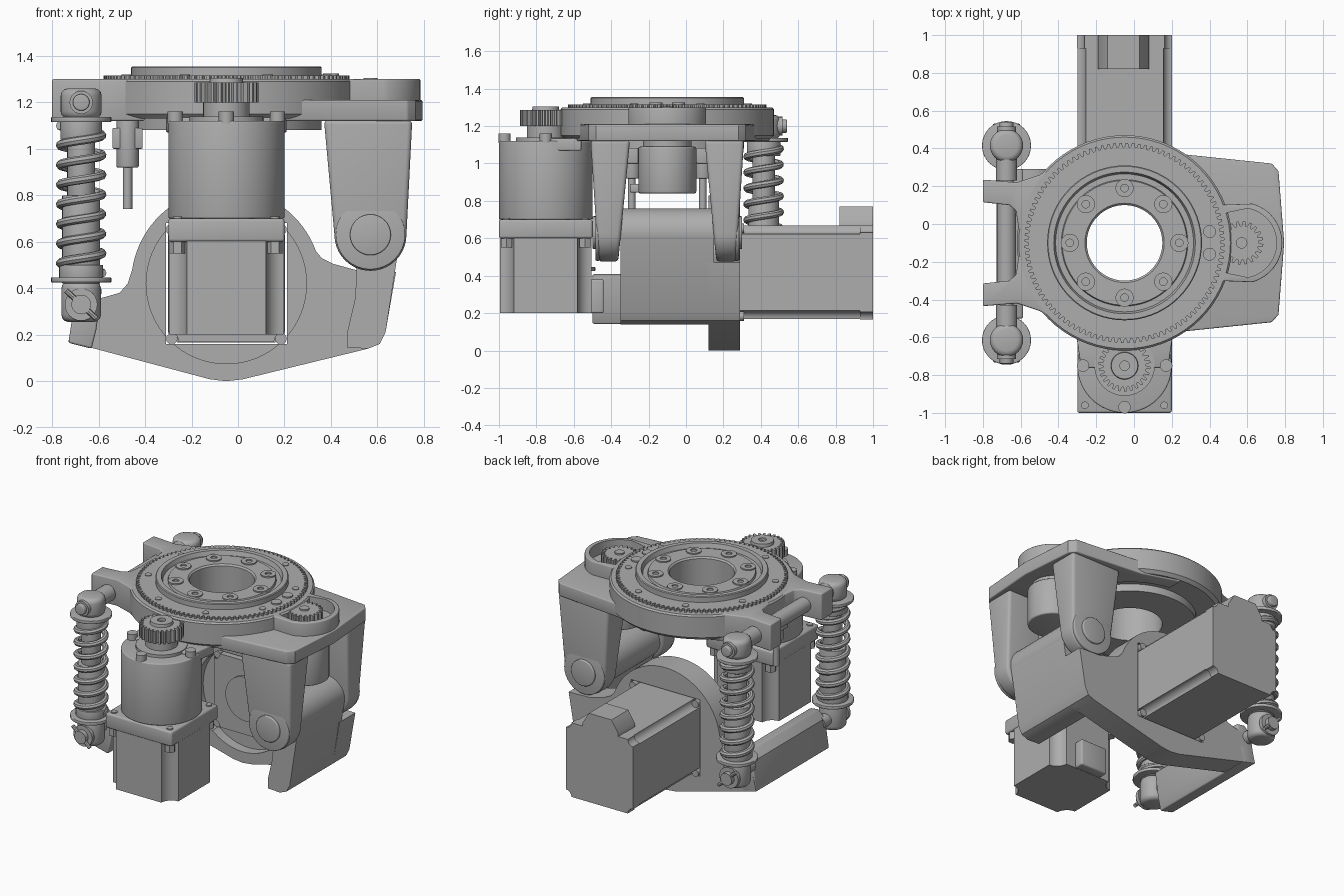
import bpy, bmesh
from math import sin, cos, pi, radians
from mathutils import Vector

if "Cube" in bpy.data.objects:
    bpy.data.objects.remove(bpy.data.objects["Cube"])

grey = bpy.data.materials.new("machined grey")
grey.use_nodes = True
grey.diffuse_color = (0.42, 0.42, 0.42, 1)
grey.node_tree.nodes["Principled BSDF"].inputs["Base Color"].default_value = grey.diffuse_color

CX, CY = -0.05, -0.10      # turntable axis
PX, PZ = 0.57, 0.63        # swing pivot
SX = -0.675                # spring struts
MY = -0.75                 # front motor axis
SIDES = (("front", -1), ("rear", 1))


def bake(ob):
    """Replace an object by its evaluated mesh."""
    dg = bpy.context.evaluated_depsgraph_get()
    mesh = bpy.data.meshes.new_from_object(ob.evaluated_get(dg))
    name = ob.name
    bpy.data.objects.remove(ob)
    new = bpy.data.objects.new(name, mesh)
    bpy.context.collection.objects.link(new)
    if not mesh.materials:
        mesh.materials.append(grey)
    return new


def finish(name, bm, bevel=0.0):
    bmesh.ops.recalc_face_normals(bm, faces=bm.faces)
    mesh = bpy.data.meshes.new(name)
    bm.to_mesh(mesh)
    bm.free()
    mesh.materials.append(grey)
    ob = bpy.data.objects.new(name, mesh)
    bpy.context.collection.objects.link(ob)
    if bevel:
        mod = ob.modifiers.new("bevel", "BEVEL")
        mod.width, mod.segments, mod.angle_limit = bevel, 3, radians(40)
        ob = bake(ob)
    return ob


def prism(name, pts, lo, hi, axis="z", bevel=0.0, warp=None):
    """Extrude a flat outline; axis z uses (x, y) points, axis y uses (x, z)."""
    bm = bmesh.new()
    at = (lambda u, v, w: (u, v, w)) if axis == "z" else (lambda u, v, w: (u, w, v))
    a = [bm.verts.new(at(u, v, lo)) for u, v in pts]
    b = [bm.verts.new(at(u, v, hi)) for u, v in pts]
    bm.faces.new(a)
    bm.faces.new(b)
    for i in range(len(pts)):
        j = (i + 1) % len(pts)
        bm.faces.new((a[i], a[j], b[j], b[i]))
    if warp:
        for v in bm.verts:
            warp(v)
    return finish(name, bm, bevel)


def arc(x, y, r, a0, a1, n=24):
    return [(x + r * cos(radians(a0 + (a1 - a0) * i / n)),
             y + r * sin(radians(a0 + (a1 - a0) * i / n))) for i in range(n + 1)]


def cyl(name, x, y, r, lo, hi, axis="z", bevel=0.0, n=32):
    return prism(name, arc(x, y, r, 0, 360, n)[:-1], lo, hi, axis, bevel)


def box(name, x0, x1, y0, y1, z0, z1, bevel=0.0):
    return prism(name, [(x0, y0), (x1, y0), (x1, y1), (x0, y1)], z0, z1, "z", bevel)


def lathe(name, x, y, profile, n=72):
    bm = bmesh.new()
    rows = [[bm.verts.new((x + r * cos(2 * pi * i / n), y + r * sin(2 * pi * i / n), z))
             for r, z in profile] for i in range(n)]
    for i in range(n):
        a, b = rows[i], rows[(i + 1) % n]
        for k in range(len(profile)):
            m = (k + 1) % len(profile)
            bm.faces.new((a[k], b[k], b[m], a[m]))
    return finish(name, bm)


def cut(ob, cutter):
    mod = ob.modifiers.new("cut", "BOOLEAN")
    mod.operation, mod.object, mod.solver = "DIFFERENCE", cutter, "EXACT"
    ob = bake(ob)
    bpy.data.objects.remove(cutter)
    return ob


def gear(name, x, y, r, depth, teeth, lo, hi):
    pts = []
    for i in range(teeth):
        for f, rr in ((0, r - depth), (0.3, r - depth), (0.45, r), (0.8, r)):
            a = 2 * pi * (i + f) / teeth
            pts.append((x + rr * cos(a), y + rr * sin(a)))
    return prism(name, pts, lo, hi)


def notched(x, y, h, c):
    """Square outline with concave corners."""
    pts = []
    for sx, sy, a in ((1, 1, 270), (-1, 1, 360), (-1, -1, 90), (1, -1, 180)):
        pts += arc(x + sx * h, y + sy * h, c, a, a - 90, 6)
    return pts


# Turntable plate: round rim, pinion cup, leg slab and strut arms
lathe("plate_rim", CX, CY, [(0.40, 1.13), (0.55, 1.13), (0.57, 1.15), (0.57, 1.29), (0.56, 1.30), (0.40, 1.30)])
slab = prism("leg_slab", [(0.0, 0.45), (0.25, 0.37), (0.73, 0.32), (0.765, 0.28), (0.795, -0.1),
                          (0.765, -0.48), (0.73, -0.52), (0.25, -0.57), (0.0, -0.65)], 1.12, 1.21, bevel=0.008)
cut(slab, cyl("slab_cutter", CX, CY, 0.45, 1, 1.4, n=64))
cup = prism("pinion_cup", [(0.2, -0.44), (0.3, -0.42), (0.42, -0.3)] + arc(PX, CY, 0.215, -75, 75)
            + [(0.42, 0.1), (0.3, 0.22), (0.2, 0.24)], 1.14, 1.30, bevel=0.006)
cup = cut(cup, cyl("cup_cutter", CX, CY, 0.45, 1, 1.4, n=64))
cut(cup, prism("recess_cutter", [(0.40, -0.24)] + arc(PX, CY, 0.185, -80, 80) + [(0.40, 0.04)], 1.22, 1.4))
for side, s in SIDES:
    arm = [(-0.40, 0.42), (-0.50, 0.36), (-0.62, 0.32), (-0.80, 0.335), (-0.80, 0.215), (-0.66, 0.20),
           (-0.625, 0.17), (-0.60, 0.0), (-0.50, 0.0)]
    prism(side + "_strut_arm", [(x, CY + s * d) for x, d in arm], 1.12, 1.30, bevel=0.008)

# Ring gear, bearing and bolts
ring = gear("ring_gear", CX, CY, 0.53, 0.022, 100, 1.295, 1.316)
cut(ring, cyl("ring_cutter", CX, CY, 0.40, 1, 1.5, n=64))
lathe("bearing", CX, CY, [(0.20, 1.08), (0.41, 1.08), (0.41, 1.35), (0.405, 1.355), (0.375, 1.355), (0.365, 1.325),
                          (0.335, 1.325), (0.33, 1.34), (0.21, 1.34), (0.20, 1.33)])
for i in range(8):
    a = i * pi / 4
    x, y = CX + 0.29 * cos(a), CY + 0.29 * sin(a)
    lathe("bearing_bolt", x, y, [(0.02, 1.335), (0.048, 1.335), (0.048, 1.348), (0.02, 1.348)], 20)
    a += pi / 8
    cyl("ring_dowel", CX + 0.465 * cos(a), CY + 0.465 * sin(a), 0.022, 1.31, 1.32, n=16)
for dy in (-0.06, 0.06):
    cyl("cup_screw", 0.40, CY + dy, 0.034, 1.30, 1.325, n=20)

# Small pinion with its encoder body underneath
gear("encoder_pinion", PX, CY, 0.115, 0.025, 20, 1.22, 1.295)
cyl("encoder_pinion_hub", PX, CY, 0.03, 1.22, 1.305, n=20)
cyl("encoder_body", PX, CY, 0.155, 0.84, 1.09, bevel=0.01)
cyl("encoder_neck", PX, CY, 0.13, 1.08, 1.14)
box("encoder_plug", 0.44, 0.52, -0.30, -0.17, 0.845, 0.89, 0.008)

# Legs with pivot pins
for side, s in SIDES:
    def taper(v, s=s):
        t = (v.co.z - 0.5) / 0.62
        d = s * (v.co.y - CY)
        v.co.y = CY + s * (d + (0.04 if d > 0.3 else -0.06) * t)
    prism(side + "_leg", [(0.75, 1.125), (0.37, 1.125)] + arc(PX, PZ, 0.155, 180, 360, 20),
          *sorted((CY + s * 0.26, CY + s * 0.37)), axis="y", bevel=0.02, warp=taper)
    for part, r, d0, d1 in (("leg_boss", 0.15, 0.36, 0.385), ("pivot_pin", 0.088, 0.37, 0.40)):
        cyl(side + "_" + part, PX, PZ, r, *sorted((CY + s * d0, CY + s * d1)), axis="y", bevel=0.006)

# Swing frame: rear plate, pivot barrel block and strut crossbar
plate = prism("swing_plate", [(-0.12, 0.008), (-0.05, 0), (0.02, 0.008), (0.56, 0.14), (0.61, 0.16), (0.635, 0.21),
                              (0.68, 0.47), (0.52, 0.475), (0.41, 0.505), (0.36, 0.53)]
              + arc(CX, 0.42, 0.41, 20, 172, 36)
              + [(-0.475, 0.42), (-0.51, 0.38), (-0.58, 0.36), (-0.69, 0.34), (-0.73, 0.17)], 0.12, 0.29, "y")
plate = cut(plate, cyl("plate_recess_cutter", CX, 0.42, 0.345, 0.0, 0.19, "y", n=64))
cut(plate, box("plate_window_cutter", -0.31, 0.21, 0.1, 0.4, 0.16, 0.68))
prism("pivot_block", [(0.47, 0.145), (0.56, 0.14), (0.61, 0.16), (0.635, 0.21), (0.70, PZ), (0.44, PZ),
                      (0.51, 0.48), (0.505, 0.36), (0.47, 0.21)], -0.35, 0.15, "y")
cyl("pivot_barrel", PX, PZ, 0.13, -0.35, 0.15, "y")
prism("strut_crossbar", [(-0.73, 0.165), (-0.63, 0.14), (-0.61, 0.22), (-0.585, 0.40), (-0.65, 0.41), (-0.70, 0.36)],
      -0.50, 0.29, "y", bevel=0.01)

# Rear motor with its plug
prism("rear_motor", notched(CX, 0.418, 0.25, 0.045), 0.17, 0.985, "y")
prism("rear_motor_cap", notched(CX, 0.418, 0.252, 0.04), 0.93, 1.0, "y")
cyl("rear_motor_pilot", CX, 0.42, 0.15, 0.15, 0.18, "y")
prism("rear_motor_plug", [(-0.19, 0.66), (0.08, 0.66), (0.08, 0.69), (0.03, 0.77), (-0.14, 0.77), (-0.19, 0.69)],
      0.82, 1.0, "y")
for sx in (-1, 1):
    for sz in (-1, 1):
        cyl("rear_motor_bolt", CX + sx * 0.235, 0.418 + sz * 0.235, 0.025, 0.18, 0.31, "y", n=12)

# Front motor: stepper body, gearbox and drive gear
prism("front_motor_body", notched(CX, MY, 0.245, 0.075), 0.20, 0.62)
box("front_motor_flange", -0.30, 0.20, -1.0, -0.50, 0.60, 0.70, 0.012)
box("front_motor_plug", -0.15, 0.05, -0.51, -0.44, 0.20, 0.38, 0.01)
cyl("gearbox", CX, MY, 0.25, 0.70, 1.12, bevel=0.008, n=64)
prism("gearbox_bracket", [(-0.31, -0.56), (-0.28, -0.76), (0.18, -0.76), (0.21, -0.56)], 1.07, 1.135, bevel=0.006)
cyl("gearbox_collar", CX, MY, 0.16, 1.12, 1.14)
cyl("drive_gear_hub", CX, MY, 0.10, 1.12, 1.21)
gear("drive_gear", CX, MY, 0.138, 0.025, 26, 1.20, 1.285)
lathe("drive_gear_boss", CX, MY, [(0.025, 1.27), (0.075, 1.27), (0.07, 1.305), (0.025, 1.305)], 32)
for dx, dy in ((-0.22, 0), (0.22, 0), (0, -0.22)):
    cyl("gearbox_bolt", CX + dx, MY + dy, 0.033, 1.11, 1.16, n=20)
for sx in (-1, 1):
    for sy in (-1, 1):
        x, y = CX + sx * 0.21, MY + sy * 0.21
        cyl("flange_nut", x, y, 0.035, 0.55, 0.61, n=6)
        cyl("flange_screw", x, y, 0.02, 0.69, 0.708, n=16)

# Proximity sensors under the plate
for side, s in SIDES:
    y = CY + s * 0.19
    cyl(side + "_sensor_body", -0.475, y, 0.048, 0.92, 1.14, bevel=0.006, n=20)
    cyl(side + "_sensor_cable", -0.475, y, 0.02, 0.74, 0.93, n=16)
    box(side + "_sensor_clip", -0.54, -0.41, y - 0.035, y + 0.035, 1.0, 1.09, 0.006)

# Spring struts with their pins
cyl("upper_cross_rod", SX, 1.20, 0.036, CY - 0.64, CY + 0.64, "y", 0.006, 24)
cyl("upper_cross_tube", SX, 1.20, 0.05, CY - 0.24, CY + 0.24, "y", n=24)
for side, s in SIDES:
    y = CY + s * 0.515
    for part, r, z0, z1 in (("body", 0.082, 0.42, 0.80), ("piston", 0.06, 0.78, 1.13),
                            ("lower_seat", 0.13, 0.425, 0.447), ("upper_seat", 0.13, 1.115, 1.137),
                            ("upper_cup", 0.09, 1.04, 1.12), ("lower_cup", 0.095, 0.44, 0.50)):
        cyl(side + "_strut_" + part, SX, y, r, z0, z1, bevel=0.004)
    cyl(side + "_strut_head", SX, y, 0.088, 1.13, 1.26, bevel=0.03)
    cyl(side + "_strut_foot", SX, y, 0.085, 0.255, 0.43, bevel=0.03)
    for part, r, z, d0, d1 in (("upper_spacer", 0.055, 1.20, 0.33, 0.45), ("upper_nut", 0.05, 1.20, 0.585, 0.615),
                               ("lower_pin", 0.042, 0.33, 0.37, 0.635), ("lower_washer", 0.07, 0.33, 0.58, 0.605)):
        cyl(side + "_" + part, SX, z, r, *sorted((CY + s * d0, CY + s * d1)), axis="y", n=24)

    def wire(name, pts, r):
        cu = bpy.data.curves.new(name, "CURVE")
        cu.dimensions, cu.bevel_depth, cu.bevel_resolution, cu.use_fill_caps = "3D", r, 2, True
        sp = cu.splines.new("POLY")
        sp.points.add(len(pts) - 1)
        for p, co in zip(sp.points, pts):
            p.co = (*co, 1)
        ob = bpy.data.objects.new(name, cu)
        bpy.context.collection.objects.link(ob)
        bake(ob)
    coils, steps = 7.5, 180
    wire(side + "_spring", [(SX + 0.09 * cos(2 * pi * coils * i / steps), y + 0.09 * sin(2 * pi * coils * i / steps),
                             0.465 + 0.635 * i / steps) for i in range(steps + 1)], 0.019)
    end = CY + s * 0.62
    wire(side + "_cotter_pin", [Vector((SX - 0.065, end, 0.39)), Vector((SX + 0.065, end, 0.27))], 0.012)

# Smooth shading with sharp edges kept
made = [o for o in bpy.context.scene.objects if o.type == "MESH"]
bpy.context.view_layer.update()
for o in bpy.context.scene.objects:
    o.select_set(o in made)
bpy.context.view_layer.objects.active = made[0]
bpy.ops.object.shade_smooth_by_angle(angle=radians(35))
